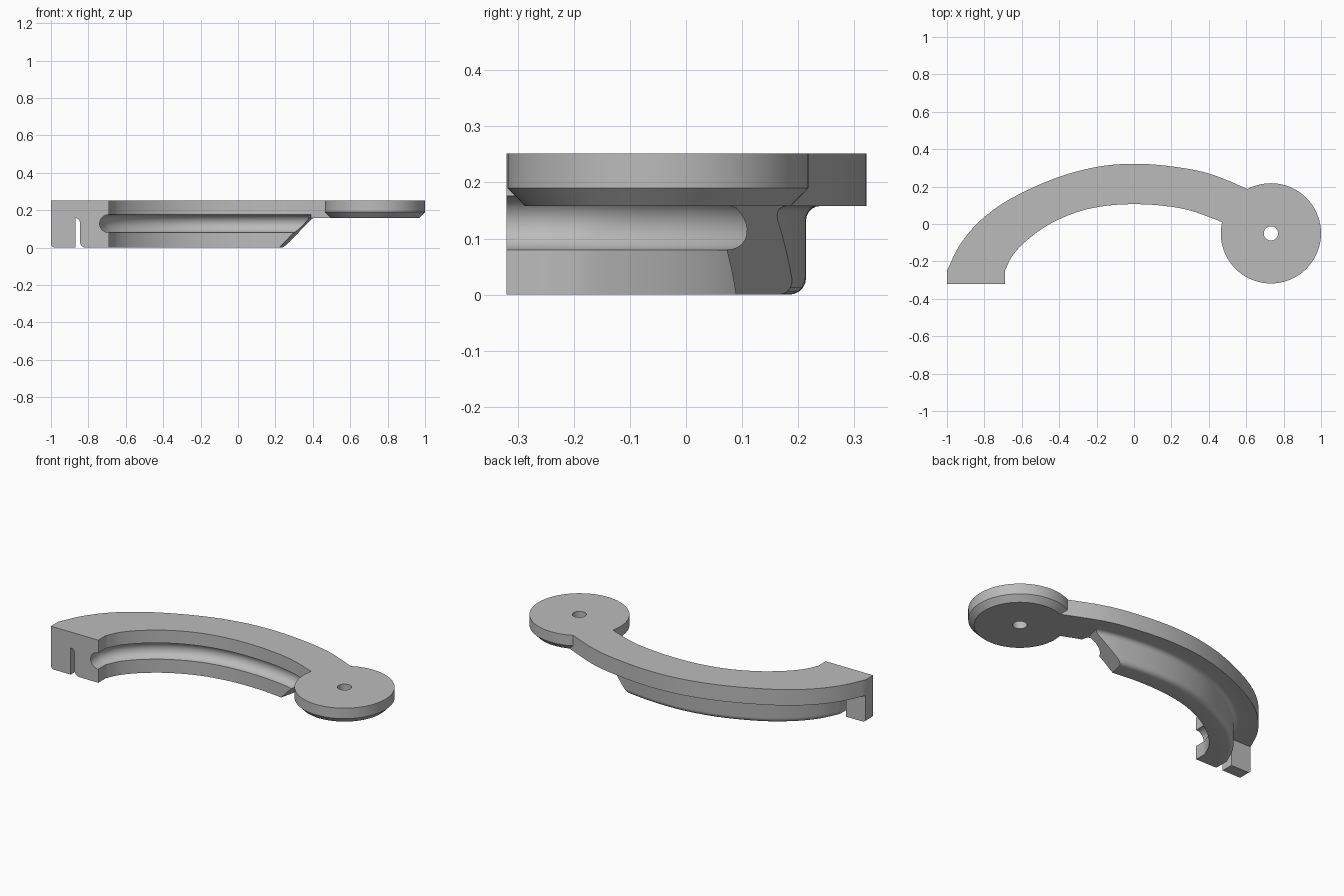
import bpy, bmesh, math
from mathutils import Vector

if "Cube" in bpy.data.objects:
    bpy.data.objects.remove(bpy.data.objects["Cube"])

TOP, UNDER = 0.252, 0.158

grey = bpy.data.materials.new("plain grey")
grey.use_nodes = True
grey.diffuse_color = (0.5, 0.5, 0.5, 1)
grey.node_tree.nodes["Principled BSDF"].inputs["Base Color"].default_value = (0.5, 0.5, 0.5, 1)


def loft(name, rings, closed=False):
    """Skin a list of equal rings; cap the ends unless the rings form a loop."""
    bm = bmesh.new()
    loops = [[bm.verts.new(p) for p in ring] for ring in rings]
    pairs = list(zip(loops, loops[1:]))
    if closed:
        pairs.append((loops[-1], loops[0]))
    else:
        bm.faces.new(loops[0])
        bm.faces.new(loops[-1])
    for a, b in pairs:
        for i in range(len(a)):
            j = (i + 1) % len(a)
            bm.faces.new((a[i], a[j], b[j], b[i]))
    bmesh.ops.recalc_face_normals(bm, faces=bm.faces)
    mesh = bpy.data.meshes.new(name)
    bm.to_mesh(mesh)
    bm.free()
    mesh.materials.append(grey)
    obj = bpy.data.objects.new(name, mesh)
    bpy.context.collection.objects.link(obj)
    return obj


def combine(target, other, operation):
    bpy.context.view_layer.objects.active = target
    mod = target.modifiers.new(operation.lower(), 'BOOLEAN')
    mod.operation, mod.solver, mod.object = operation, 'EXACT', other
    bpy.ops.object.modifier_apply(modifier=mod.name)
    bpy.data.objects.remove(other)


def arc(cx, cz, rx, rz, start, end, steps):
    angles = [math.radians(start + (end - start) * i / steps) for i in range(steps + 1)]
    return [(cx + rx * math.cos(a), cz + rz * math.sin(a)) for a in angles]


def smooth_path(points, steps):
    """Catmull-Rom curve through the points."""
    p = [Vector(q) for q in points]
    p = [2 * p[0] - p[1]] + p + [2 * p[-1] - p[-2]]
    out = []
    for a, b, c, d in zip(p, p[1:], p[2:], p[3:]):
        for k in range(steps):
            t = k / steps
            out.append(0.5 * (2 * b + (c - a) * t + (2 * a - 5 * b + 4 * c - d) * t ** 2
                              + (3 * b - a - 3 * c + d) * t ** 3))
    return out + [p[-2]]


# Inner and outer edges of the curved arm
inner = smooth_path([(-.69, -.25), (-.65, -.17), (-.57, -.085), (-.45, 0), (-.3, .065), (-.15, .097),
                     (0, .106), (.15, .098), (.3, .072), (.47, .01), (.55, -.03)], 6)
outer = smooth_path([(-1, -.25), (-.93, -.11), (-.82, .02), (-.66, .135), (-.42, .245), (-.2, .305),
                     (0, .322), (.2, .308), (.4, .27), (.6, .19), (.68, .15)], 6)
inner.insert(0, Vector((-.69, -.32)))
outer.insert(0, Vector((-1, -.32)))


def section(width, groove):
    """Arm section: rounded rib under a flat flange, with a round groove inside."""
    w = width / 2
    return ([(0, 0)] + arc(w - .03, .03, .03, .03, -90, 0, 5)
            + arc(w + .025, UNDER - .025, .025, .025, 180, 90, 5)
            + [(width, UNDER), (width, TOP), (0, TOP)]
            + arc(0, .128, groove, .048, 90, -90, 14))


rings = []
for a, b in zip(inner, outer):
    across = (b - a).normalized()
    groove = .05 if a.x < .37 else .0005
    rings.append([(*(a + across * d), z) for d, z in section((b - a).length, groove)])
arm = loft("curved_arm", rings)

# Sloped end of the rib
origin, along = Vector((.22, .09)), Vector((.97, -.23)).normalized()
side = Vector((-along.y, along.x))
wedge = [(-.05, -.05), (UNDER, UNDER), (.6, UNDER), (.6, -.05)]
cutter = loft("slope_cutter", [[(*(origin + along * s + side * v), z) for s, z in wedge] for v in (-.4, .4)])
cutter.hide_render = True
combine(arm, cutter, 'DIFFERENCE')

# Foot block filling the square end
foot = [(-.87, 0)] + arc(-.98, .02, .02, .02, -90, -180, 5) + [(-1, .2), (-.87, .2)]
combine(arm, loft("foot_block", [[(x, y, z) for x, z in foot] for y in (-.32, -.25)]), 'UNION')

# Round pad with a chamfered underside and a centre hole
pad_profile = [(.038, UNDER), (.237, UNDER), (.268, .19), (.268, TOP), (.038, TOP)]
turns = [2 * math.pi * i / 72 for i in range(72)]
pad = loft("round_pad", [[(.732 + r * math.cos(t), -.05 + r * math.sin(t), z) for r, z in pad_profile]
                         for t in turns], closed=True)
combine(arm, pad, 'UNION')

# Smooth shading with crisp edges
arm.select_set(True)
bpy.context.view_layer.objects.active = arm
bpy.ops.object.shade_smooth_by_angle(angle=math.radians(28))
